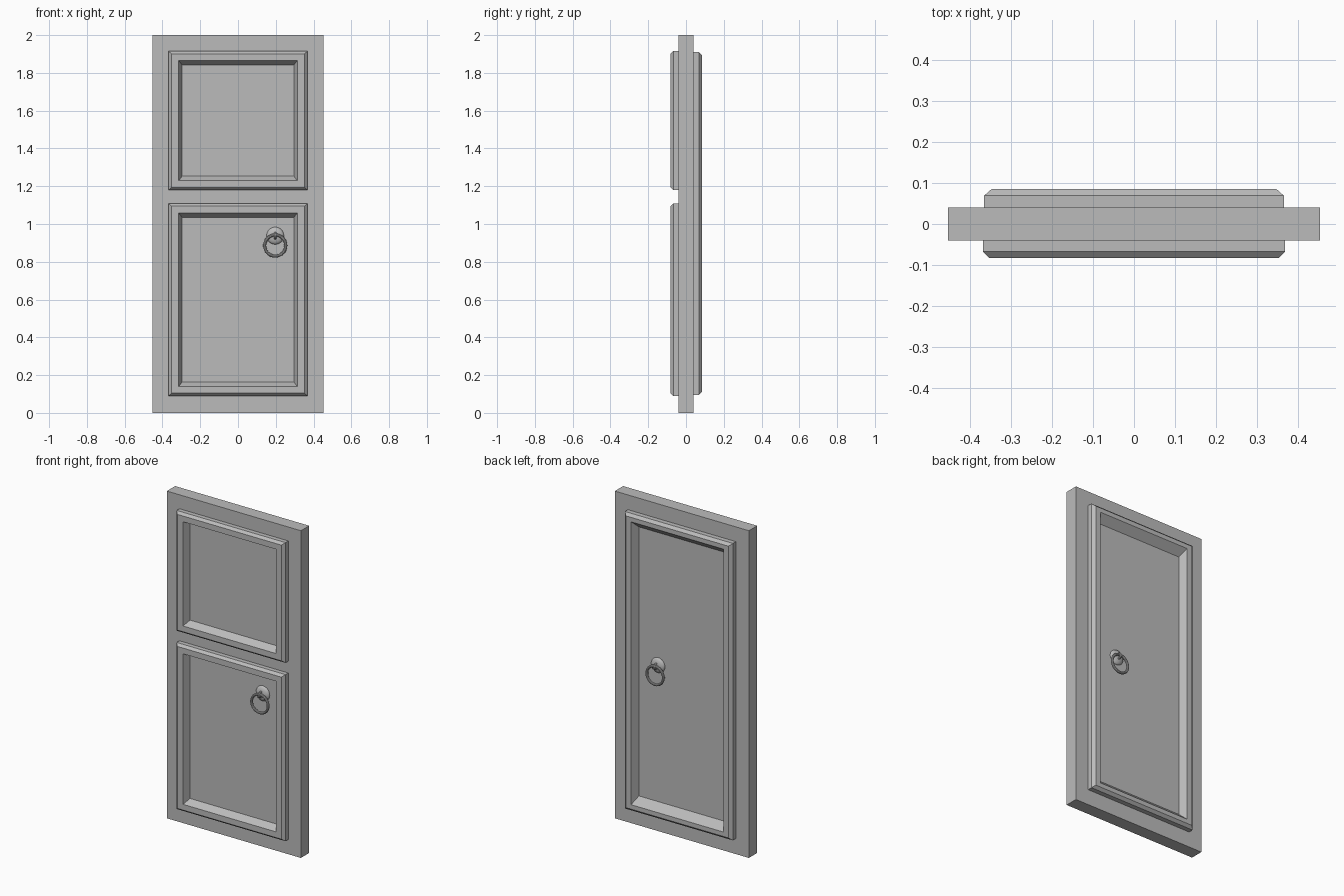
import bpy, bmesh
from math import pi

cube = bpy.data.objects.get("Cube")
if cube:
    bpy.data.objects.remove(cube, do_unlink=True)

grey = bpy.data.materials.new("plain_grey")
grey.use_nodes = True
COLOUR = (0.5, 0.5, 0.5, 1)
grey.diffuse_color = COLOUR
grey.node_tree.nodes["Principled BSDF"].inputs["Base Color"].default_value = COLOUR


def finish(name, smooth=False):
    ob = bpy.context.object
    ob.name = name
    ob.data.materials.append(grey)
    if smooth:
        bpy.ops.object.shade_smooth_by_angle()
    return ob


def moulding(name, x, bottom, top, side, profile):
    """Rectangular frame; profile rows are (side inset, end inset, distance from door centre)."""
    bm = bmesh.new()
    rings = []
    for dx, dz, y in profile:
        a, lo, hi = x - dx, bottom + dz, top - dz
        rings.append([bm.verts.new((px, side * y, pz))
                      for px, pz in ((-a, lo), (a, lo), (a, hi), (-a, hi))])
    for r, s in zip(rings, rings[1:] + rings[:1]):
        for i in range(4):
            j = (i + 1) % 4
            bm.faces.new((r[i], r[j], s[j], s[i]))
    bmesh.ops.recalc_face_normals(bm, faces=bm.faces)
    mesh = bpy.data.meshes.new(name)
    bm.to_mesh(mesh)
    bm.free()
    ob = bpy.data.objects.new(name, mesh)
    bpy.context.collection.objects.link(ob)
    mesh.materials.append(grey)


def handle(prefix, x, z, side):
    # domed mount
    bpy.ops.mesh.primitive_uv_sphere_add(segments=24, ring_count=12, radius=0.046,
                                         location=(x, side * 0.04, z + 0.052))
    ob = finish(prefix + "_handle_mount", True)
    ob.scale = (1, 0.45, 1)
    # small eye holding the ring
    bpy.ops.mesh.primitive_torus_add(major_segments=20, minor_segments=8, major_radius=0.015,
                                     minor_radius=0.006, rotation=(0, pi / 2, 0),
                                     location=(x, side * 0.061, z + 0.052))
    finish(prefix + "_handle_eye", True)
    # hanging ring
    bpy.ops.mesh.primitive_torus_add(major_segments=32, minor_segments=10, major_radius=0.056,
                                     minor_radius=0.008, rotation=(pi / 2, 0, 0),
                                     location=(x, side * 0.07, z))
    finish(prefix + "_handle_ring", True)


# door slab
bpy.ops.mesh.primitive_cube_add(size=1, location=(0, 0, 1))
slab = finish("door_slab")
slab.scale = (0.906, 0.08, 2)

# raised mouldings: two on the front, one tall one on the back
front = [(0, 0, 0.035), (0, 0, 0.067), (0.016, 0.014, 0.083),
         (0.054, 0.049, 0.083), (0.074, 0.076, 0.035)]
back = [(0, 0, 0.035), (0, 0, 0.069), (0.018, 0.016, 0.085),
        (0.053, 0.043, 0.085), (0.077, 0.09, 0.035)]
moulding("front_upper_moulding", 0.368, 1.18, 1.915, -1, front)
moulding("front_lower_moulding", 0.368, 0.09, 1.108, -1, front)
moulding("back_moulding", 0.365, 0.095, 1.91, 1, back)

# ring handles
handle("front", 0.197, 0.886, -1)
handle("back", 0.16, 0.963, 1)
